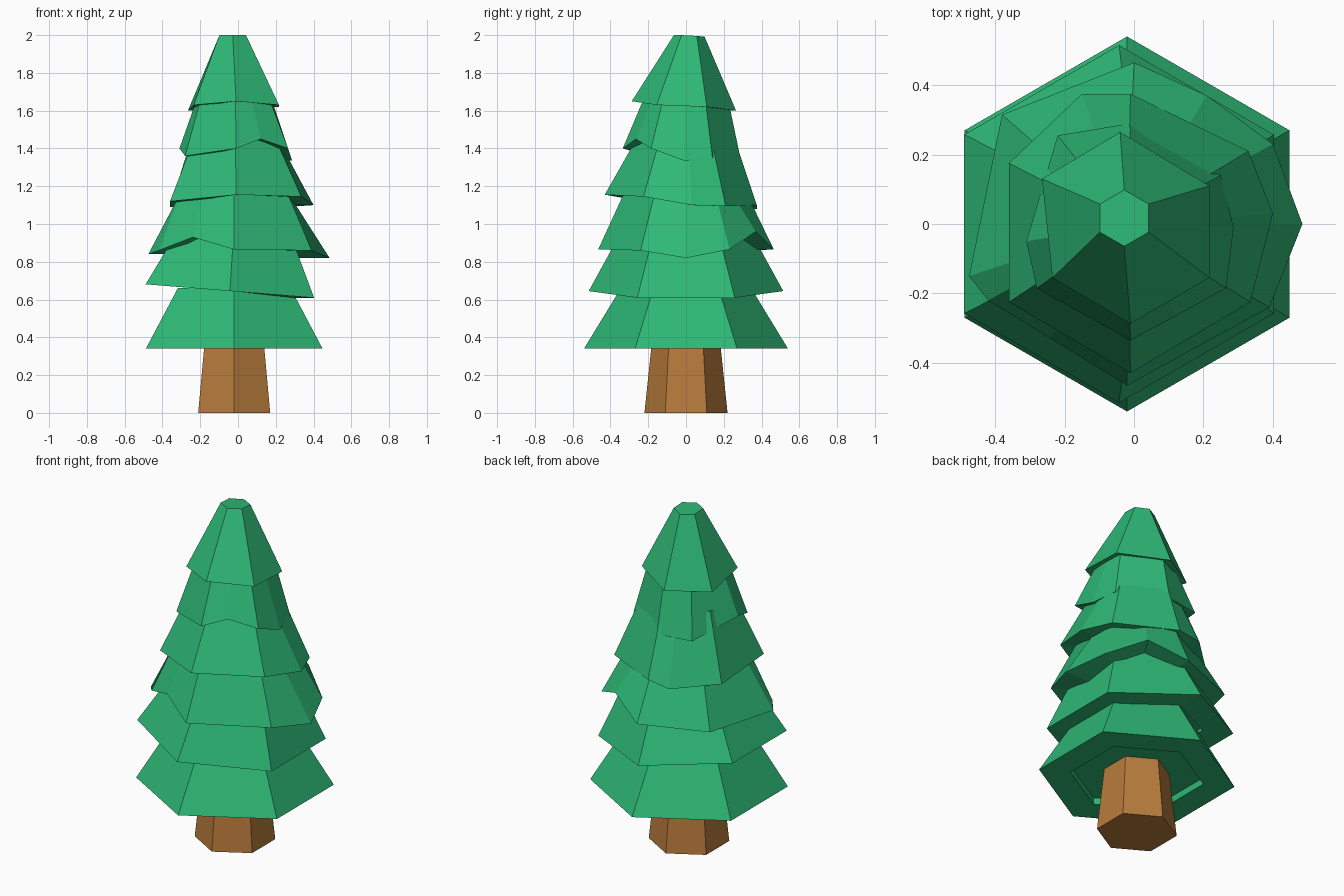
import bpy, bmesh, math
from math import cos, sin, pi

if "Cube" in bpy.data.objects:
    bpy.data.objects.remove(bpy.data.objects["Cube"])

CX = -0.02  # x of the tree axis


def material(name, rgb):
    m = bpy.data.materials.new(name)
    m.diffuse_color = (*rgb, 1)
    m.use_nodes = True
    m.node_tree.nodes["Principled BSDF"].inputs["Base Color"].default_value = m.diffuse_color
    return m


def loft(name, rings, mat):
    """Closed flat-shaded solid through rings with equal point counts."""
    bm = bmesh.new()
    vs = [[bm.verts.new(p) for p in ring] for ring in rings]
    n = len(rings[0])
    for a, b in zip(vs, vs[1:]):
        for i in range(n):
            j = (i + 1) % n
            bm.faces.new((a[i], a[j], b[j], b[i]))
    bm.faces.new(vs[0][::-1])
    bm.faces.new(vs[-1])
    bmesh.ops.recalc_face_normals(bm, faces=bm.faces)
    me = bpy.data.meshes.new(name)
    bm.to_mesh(me)
    bm.free()
    me.materials.append(mat)
    ob = bpy.data.objects.new(name, me)
    bpy.context.collection.objects.link(ob)
    return ob


def hexagon(r, z, cx=CX, cy=0.0, tilt=0.0):
    """Hexagon starting at the front (-y) corner, counter-clockwise."""
    ring = []
    for k in range(6):
        a = -pi / 2 + k * pi / 3
        ring.append((cx + r * cos(a), cy + r * sin(a), z - tilt * r * cos(a)))
    return ring


def hex_point(p, r, z):
    """Point on a hexagon of radius r in the direction of p."""
    a = math.atan2(p[1], p[0] - CX)
    d = (a + pi / 6) % (pi / 3) - pi / 6
    q = r * cos(pi / 6) / cos(d)
    return (CX + q * cos(a), q * sin(a), z)


def tier(name, rim, top, inset=0.68, lift=0.02):
    """Skirt of branches: recessed underside, rim, narrower top."""
    inner = [(CX + (x - CX) * inset, y * inset, z) for x, y, z in rim]
    recess = [(x, y, z + lift) for x, y, z in inner]
    loft(name, [recess, inner, rim, top], green)


green = material("needles", (0.027, 0.48, 0.18))
brown = material("bark", (0.48, 0.20, 0.045))

# Trunk
loft("trunk", [hexagon(0.22, 0), hexagon(0.178, 0.40)], brown)

# Two regular lower tiers, the second one tilted
tier("branches_1", hexagon(0.54, 0.34), hexagon(0.345, 0.66), lift=0.04)
tier("branches_2", hexagon(0.515, 0.645, cx=-0.043, tilt=0.08),
     hexagon(0.32, 1.0))

# Ragged middle tiers: rim points from the front corner, counter-clockwise
ragged = [
    ("branches_3", 0.325, 1.17, [
        (-0.02, -0.465, 0.865), (0.39, -0.24, 0.86), (0.485, 0, 0.82),
        (0.40, 0.23, 0.865), (0.21, 0.37, 0.96), (0, 0.465, 0.865),
        (-0.38, 0.315, 0.86), (-0.475, -0.15, 0.84), (-0.42, -0.22, 0.86),
        (-0.24, -0.33, 0.93)]),
    ("branches_4", 0.255, 1.47, [
        (-0.01, -0.43, 1.155), (0.335, -0.225, 1.145), (0.40, 0.03, 1.10),
        (0.33, 0.21, 1.095), (-0.01, 0.375, 1.10), (-0.15, 0.375, 1.08),
        (-0.36, 0.175, 1.09), (-0.36, -0.225, 1.12)]),
    ("branches_5", 0.225, 1.67, [
        (-0.01, -0.335, 1.40), (0.12, -0.265, 1.45), (0.265, -0.185, 1.40),
        (0.287, -0.01, 1.335), (0.25, 0.14, 1.35), (-0.01, 0.29, 1.34),
        (-0.22, 0.255, 1.34), (-0.31, -0.05, 1.40), (-0.28, -0.185, 1.36)]),
]
for name, r, z, rim in ragged:
    tier(name, rim, [hex_point(p, r, z) for p in rim])

# Crown with a small flat top
crown = [(-0.01, -0.287, 1.65), (0.217, -0.155, 1.63), (0.217, 0.11, 1.62),
         (-0.04, 0.265, 1.60), (-0.265, 0.13, 1.60), (-0.235, -0.155, 1.63)]
tip = [(x, y, 2.0 - 0.08 * max(0, y)) for x, y, z in
       hexagon(0.081, 2.0, cx=-0.028, cy=0.017)]
tier("crown", crown, tip)
